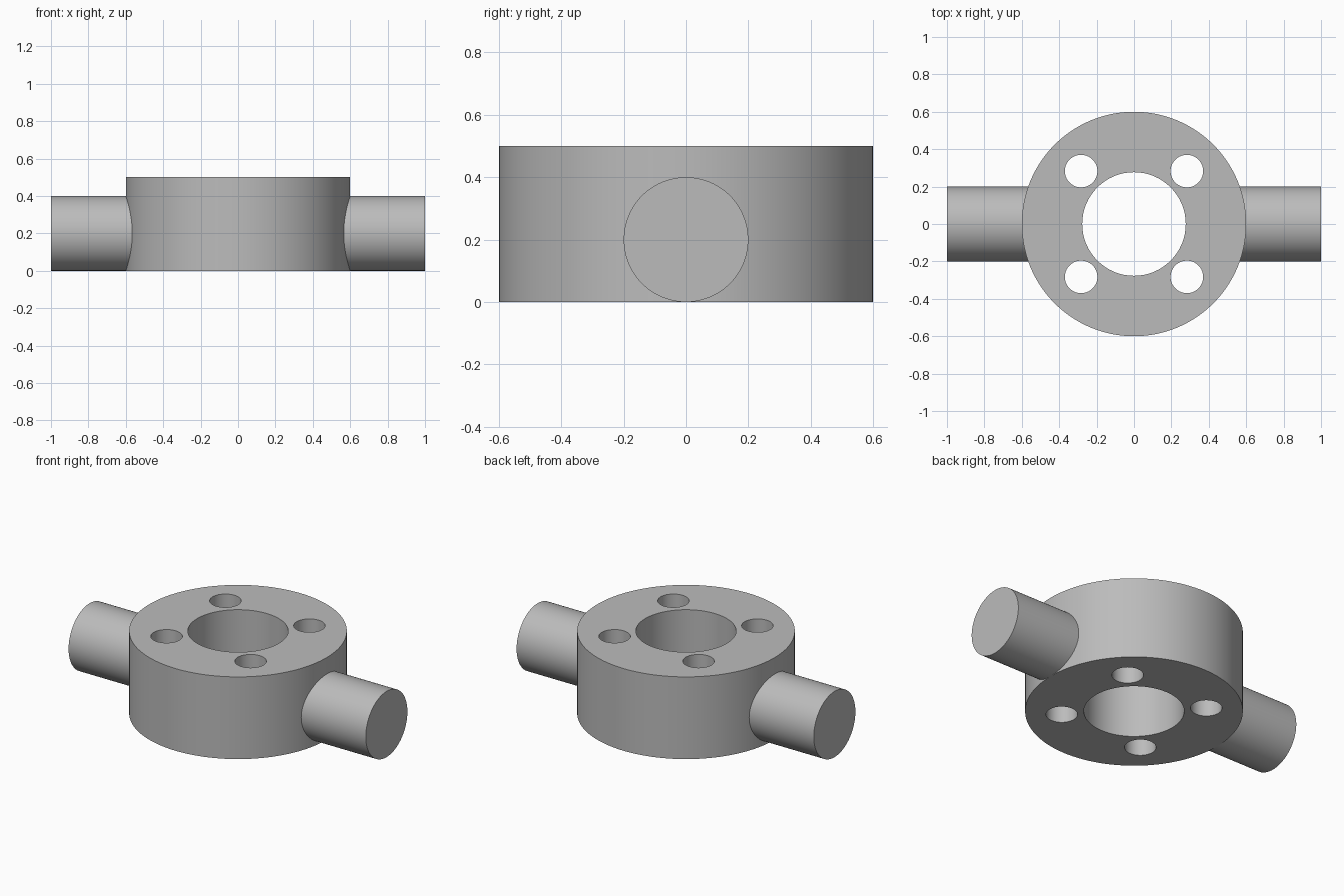
import bpy
from math import cos, sin, pi, radians

cube = bpy.data.objects.get("Cube")
if cube:
    bpy.data.objects.remove(cube, do_unlink=True)

HUB_RADIUS, HUB_HEIGHT = 0.6, 0.5
BORE_RADIUS = 0.277
BOLT_RADIUS, BOLT_CIRCLE = 0.087, 0.4
PIN_RADIUS, PIN_START, PIN_END = 0.2, 0.5, 1.0

# Single plain grey
grey = bpy.data.materials.new("plain_grey")
grey.use_nodes = True
colour = (0.5, 0.5, 0.5, 1)
grey.diffuse_color = colour
grey.node_tree.nodes["Principled BSDF"].inputs["Base Color"].default_value = colour


def cylinder(name, radius, depth, location, rotation=(0, 0, 0), sides=96):
    bpy.ops.mesh.primitive_cylinder_add(
        vertices=sides, radius=radius, depth=depth, location=location, rotation=rotation)
    obj = bpy.context.object
    obj.name = obj.data.name = name
    obj.data.materials.append(grey)
    return obj


def activate(obj):
    bpy.ops.object.select_all(action='DESELECT')
    obj.select_set(True)
    bpy.context.view_layer.objects.active = obj


def smooth(obj):
    activate(obj)
    bpy.ops.object.shade_smooth_by_angle(angle=radians(30))


def drill(target, radius, x, y):
    cutter = cylinder("drill_cutter", radius, HUB_HEIGHT * 2, (x, y, HUB_HEIGHT / 2), sides=64)
    cutter.hide_render = True
    cut = target.modifiers.new("hole", 'BOOLEAN')
    cut.operation, cut.solver, cut.object = 'DIFFERENCE', 'EXACT', cutter
    activate(target)
    bpy.ops.object.modifier_apply(modifier=cut.name)
    bpy.data.objects.remove(cutter, do_unlink=True)


# Hub with its central bore and four bolt holes
hub = cylinder("hub_ring", HUB_RADIUS, HUB_HEIGHT, (0, 0, HUB_HEIGHT / 2), sides=128)
drill(hub, BORE_RADIUS, 0, 0)
for i in range(4):
    angle = pi / 4 + i * pi / 2
    drill(hub, BOLT_RADIUS, BOLT_CIRCLE * cos(angle), BOLT_CIRCLE * sin(angle))
smooth(hub)

# Side pins, rooted inside the hub wall
for side, name in ((1, "left_pin"), (-1, "right_pin")):
    middle = side * (PIN_START + PIN_END) / 2
    smooth(cylinder(name, PIN_RADIUS, PIN_END - PIN_START,
                    (middle, 0, PIN_RADIUS), (0, pi / 2, 0)))
